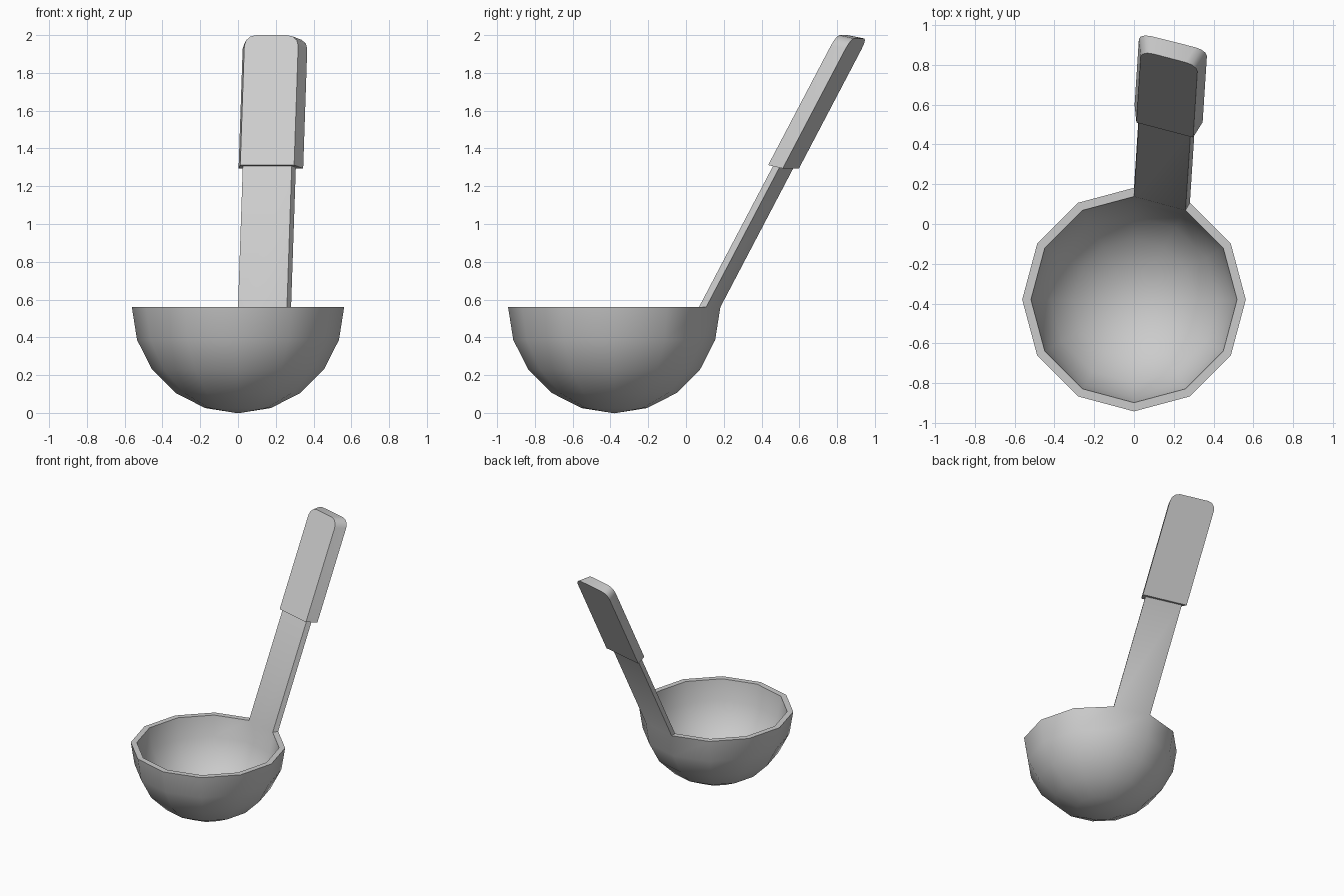
import bpy, bmesh, math
from mathutils import Vector

cube = bpy.data.objects.get("Cube")
if cube:
    bpy.data.objects.remove(cube, do_unlink=True)

metal = bpy.data.materials.new("light grey")
metal.use_nodes = True
grey = (0.6, 0.6, 0.6, 1)
metal.diffuse_color = grey
metal.node_tree.nodes["Principled BSDF"].inputs["Base Color"].default_value = grey

RIM_Z, BOWL_Y = 0.56, -0.38
LEAN = Vector((0.034, 0.525, 1.0))  # handle direction per unit of height


def finish(bm, name):
    bmesh.ops.recalc_face_normals(bm, faces=bm.faces)
    mesh = bpy.data.meshes.new(name)
    bm.to_mesh(mesh)
    bm.free()
    mesh.materials.append(metal)
    obj = bpy.data.objects.new(name, mesh)
    bpy.context.collection.objects.link(obj)
    bpy.ops.object.select_all(action='DESELECT')
    obj.select_set(True)
    bpy.context.view_layer.objects.active = obj
    bpy.ops.object.shade_smooth_by_angle(angle=math.radians(40))
    return obj


# Bowl: a thick half sphere turned in twelve steps
bm = bmesh.new()
centre = Vector((0, BOWL_Y, RIM_Z))


def arc(radius):
    return [centre + radius * Vector((math.sin(a), 0, -math.cos(a)))
            for a in (math.radians(18 * i) for i in range(6))]


points = arc(0.562) + arc(0.518)[::-1]
verts = [bm.verts.new(p) for p in points]
edges = [bm.edges.new(pair) for pair in zip(verts, verts[1:])]
bmesh.ops.spin(bm, geom=verts + edges, cent=centre, axis=(0, 0, 1),
               angle=math.tau, steps=12)
bmesh.ops.remove_doubles(bm, verts=bm.verts, dist=0.001)

# Shaft: one rim face drawn up and back
spot = centre + 0.53 * Vector((math.cos(math.radians(75)), math.sin(math.radians(75)), 0))
rim = min(bm.faces, key=lambda f: (f.calc_center_median() - spot).length)
end = bmesh.ops.extrude_discrete_faces(bm, faces=[rim])["faces"][0]
bmesh.ops.translate(bm, verts=end.verts, vec=LEAN * 0.76)
finish(bm, "bowl_and_shaft")

# Grip: a thicker sleeve over the shaft end, with rounded top corners
bm = bmesh.new()
corners = [(0.012, 0.51, 1.312), (0.297, 0.435, 1.312),
           (0.345, 0.512, 1.294), (0.003, 0.598, 1.294)]
base = bm.faces.new([bm.verts.new(c) for c in corners])
top = bmesh.ops.extrude_face_region(bm, geom=[base], use_keep_orig=True)["geom"]
top_verts = [g for g in top if isinstance(g, bmesh.types.BMVert)]
bmesh.ops.translate(bm, verts=top_verts, vec=LEAN * 0.688)
round_edges = [e for e in bm.edges if all(v in top_verts for v in e.verts)
               and e.calc_length() < 0.15]
bmesh.ops.bevel(bm, geom=round_edges, offset=0.06, segments=3, profile=0.5,
                affect='EDGES')
finish(bm, "grip")
